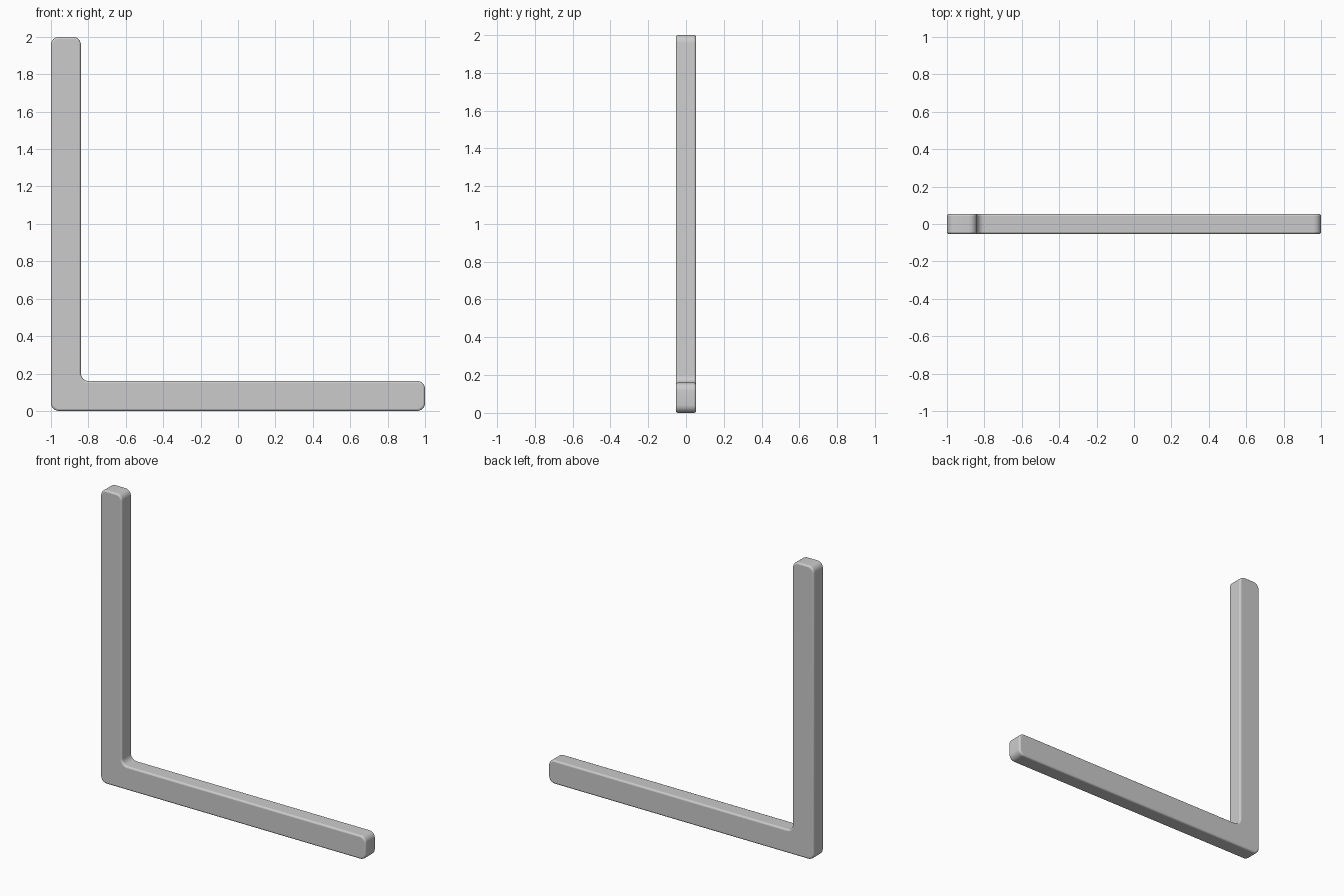
import bpy, bmesh, math
from mathutils import Vector

if "Cube" in bpy.data.objects:
    bpy.data.objects.remove(bpy.data.objects["Cube"])

ARM, DEPTH, RADIUS, STEPS = 0.16, 0.107, 0.042, 6


def rounded(points, r, steps):
    """Round every right-angled corner of a closed outline."""
    out = []
    for i, p in enumerate(points):
        p = Vector(p)
        a = (Vector(points[i - 1]) - p).normalized()
        b = (Vector(points[(i + 1) % len(points)]) - p).normalized()
        centre = p + (a + b) * r
        for k in range(steps + 1):
            t = k / steps * math.pi / 2
            out.append(centre - b * r * math.cos(t) - a * r * math.sin(t))
    return out


# L-shaped outline in the front plane
outline = rounded([(-1, 0), (1, 0), (1, ARM), (-1 + ARM, ARM),
                   (-1 + ARM, 2), (-1, 2)], RADIUS, STEPS)

# Extrude the outline through the depth
bm = bmesh.new()
face = bm.faces.new([bm.verts.new((p.x, -DEPTH / 2, p.y)) for p in outline])
res = bmesh.ops.extrude_face_region(bm, geom=[face], use_keep_orig=True)
verts = [g for g in res["geom"] if isinstance(g, bmesh.types.BMVert)]
bmesh.ops.translate(bm, verts=verts, vec=(0, DEPTH, 0))
bmesh.ops.recalc_face_normals(bm, faces=bm.faces[:])

mesh = bpy.data.meshes.new("corner_bracket")
bm.to_mesh(mesh)
bm.free()
bracket = bpy.data.objects.new("corner_bracket", mesh)
bpy.context.collection.objects.link(bracket)

# Soft rim around the front and back faces
bevel = bracket.modifiers.new("rim_bevel", "BEVEL")
bevel.width = 0.011
bevel.segments = 3
bevel.limit_method = "ANGLE"
bevel.angle_limit = math.radians(50)

bpy.context.view_layer.objects.active = bracket
bracket.select_set(True)
bpy.ops.object.shade_smooth_by_angle(angle=math.radians(35))
